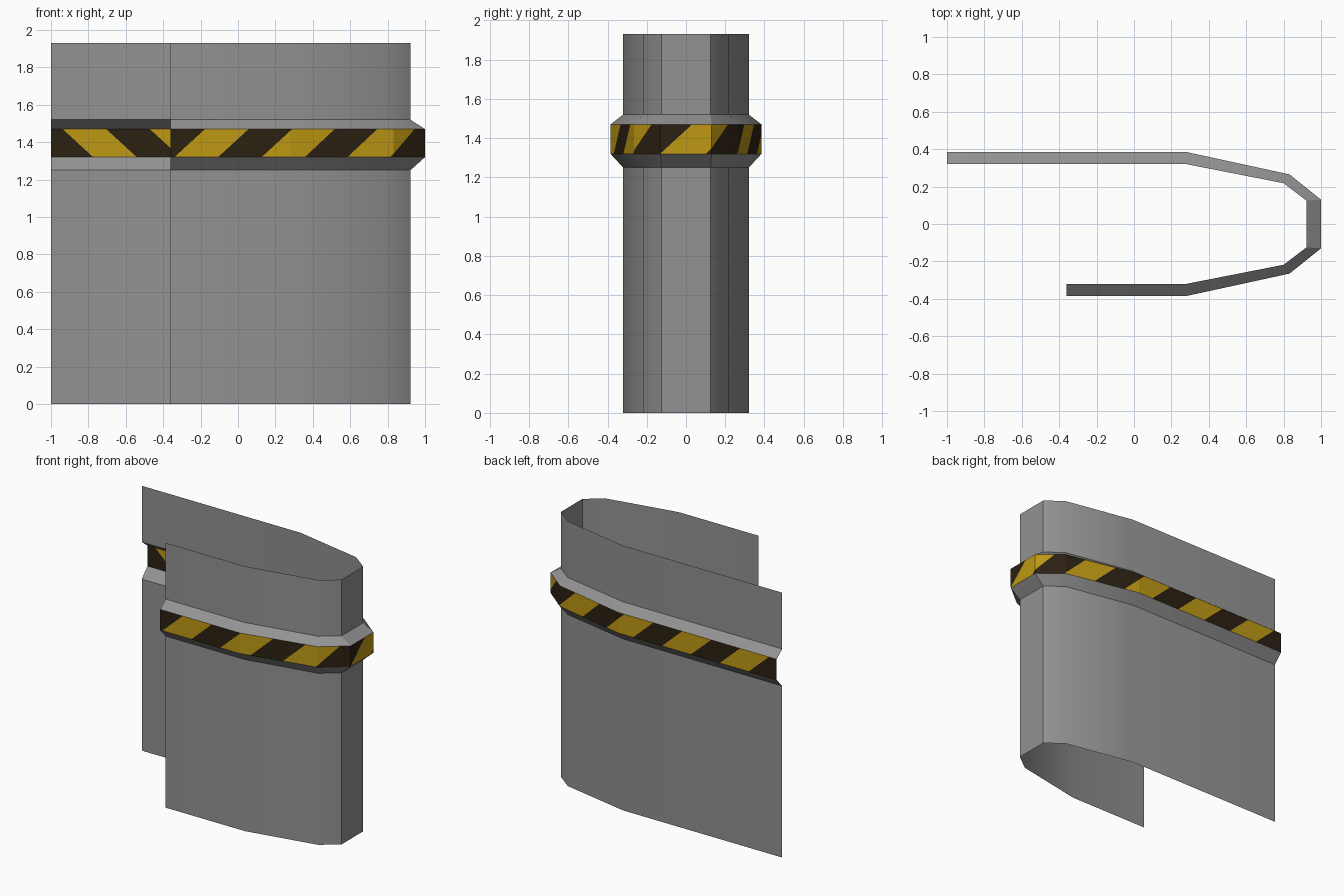
import bpy, bmesh, math
from mathutils import Vector

if "Cube" in bpy.data.objects:
    bpy.data.objects.remove(bpy.data.objects["Cube"])

def material(name, rgb):
    m = bpy.data.materials.new(name)
    m.diffuse_color = (*rgb, 1)
    m.use_nodes = True
    m.node_tree.nodes["Principled BSDF"].inputs["Base Color"].default_value = m.diffuse_color
    return m

GREY = material("grey metal", (0.29, 0.29, 0.29))
YELLOW = material("hazard yellow", (0.52, 0.315, 0.007))
BLACK = material("hazard black", (0.025, 0.015, 0.006))

# Plan paths of the open wall, front left end round the nose to the back left end
def plan(flat_y, shoulder, nose):
    side = [(0.28, flat_y), shoulder, nose]
    back = [(x, y) for x, y in reversed(side)] + [(-1.0, flat_y)]
    front = [(-0.36, -flat_y)] + [(x, -y) for x, y in side]
    return front + back

WALL = plan(0.32, (0.80, 0.218), (0.922, 0.125))
BAND = plan(0.385, (0.832, 0.265), (1.0, 0.13))

def finish(bm, name, mats, smooth=True):
    me = bpy.data.meshes.new(name)
    bm.to_mesh(me)
    bm.free()
    for m in mats:
        me.materials.append(m)
    ob = bpy.data.objects.new(name, me)
    bpy.context.collection.objects.link(ob)
    if smooth:
        bpy.ops.object.select_all(action='DESELECT')
        ob.select_set(True)
        bpy.context.view_layer.objects.active = ob
        bpy.ops.object.shade_smooth_by_angle(angle=math.radians(30))
    return ob

# Sheet strip between two plan paths at two heights
def strip(name, low, z0, high, z1):
    bm = bmesh.new()
    a = [bm.verts.new((*p, z0)) for p in low]
    b = [bm.verts.new((*p, z1)) for p in high]
    for i in range(len(low) - 1):
        bm.faces.new((a[i], a[i + 1], b[i + 1], b[i]))
    return finish(bm, name, [GREY])

strip("lower_wall", WALL, 0.0, WALL, 1.25)
strip("band_lower_slope", WALL, 1.25, BAND, 1.32)
strip("band_upper_slope", BAND, 1.47, WALL, 1.52)
strip("upper_wall", WALL, 1.52, WALL, 1.93)

# Striped band: every flat panel is cut along slanted lines spaced by path length
Z0, Z1 = 1.32, 1.47
SHEAR, HALF, START = 1.09, 0.233, 0.02
bm = bmesh.new()
s = 0.0
for p, q in zip(BAND, BAND[1:]):
    p3, q3 = Vector((*p, Z0)), Vector((*q, Z0))
    up = Vector((0, 0, Z1 - Z0))
    length = (q3 - p3).length
    d = (q3 - p3) / length
    normal = d - Vector((0, 0, SHEAR))
    panel = [bm.faces.new([bm.verts.new(v) for v in (p3, q3, q3 + up, p3 + up)])]
    for k in range(-2, 20):
        u = START + k * HALF - s
        if not -0.01 < u + SHEAR * (Z1 - Z0) or u > length:
            continue
        geom = set(panel)
        for f in panel:
            geom.update(f.edges, f.verts)
        cut = bmesh.ops.bisect_plane(bm, geom=list(geom), dist=1e-5,
                                     plane_co=p3 + d * u, plane_no=normal)
        panel = [g for g in cut["geom"] if isinstance(g, bmesh.types.BMFace)]
    for f in panel:
        c = f.calc_center_median() - p3
        u = s + c.dot(normal)
        f.material_index = math.floor((u - START) / HALF) % 2
    s += length
finish(bm, "striped_band", [YELLOW, BLACK], smooth=False)
